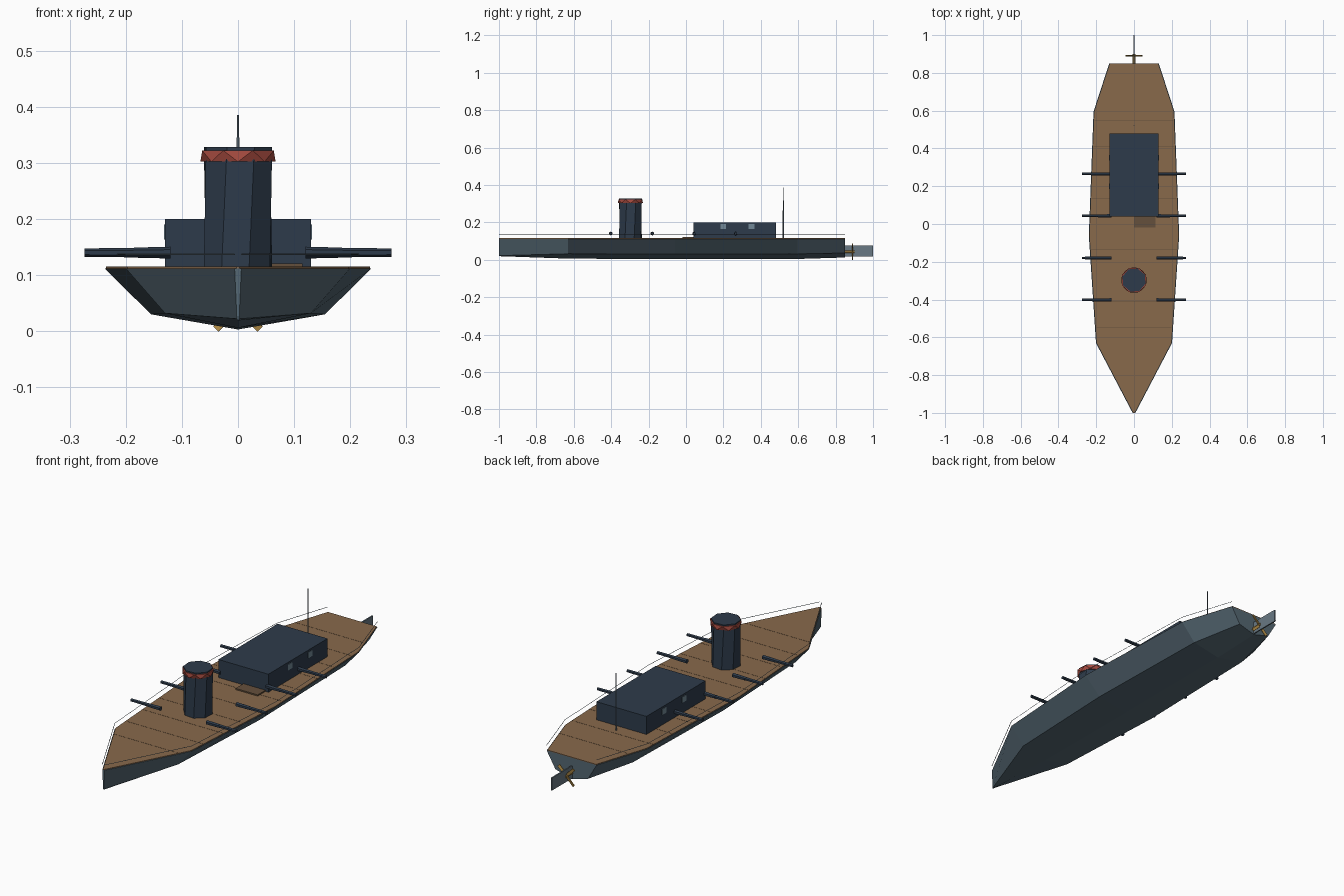
import bpy, bmesh, math
from mathutils import Vector, Matrix

if "Cube" in bpy.data.objects:
    bpy.data.objects.remove(bpy.data.objects["Cube"])


def material(name, rgb):
    m = bpy.data.materials.new(name)
    m.diffuse_color = (*rgb, 1)
    m.use_nodes = True
    m.node_tree.nodes["Principled BSDF"].inputs["Base Color"].default_value = m.diffuse_color
    return m


SLATE = material("slate hull", (0.091, 0.138, 0.172))
WOOD = material("deck wood", (0.25, 0.143, 0.071))
DARK_WOOD = material("dark wood", (0.13, 0.08, 0.045))
NAVY = material("navy iron", (0.027, 0.044, 0.07))
RED = material("red band", (0.38, 0.07, 0.05))
GLASS = material("window glass", (0.17, 0.25, 0.31))
BRASS = material("brass", (0.42, 0.25, 0.06))
STEEL = material("steel", (0.14, 0.19, 0.23))


def finish(name, bm, mat):
    bmesh.ops.recalc_face_normals(bm, faces=bm.faces)
    me = bpy.data.meshes.new(name)
    bm.to_mesh(me)
    bm.free()
    me.materials.append(mat)
    ob = bpy.data.objects.new(name, me)
    bpy.context.collection.objects.link(ob)
    return ob


def box(name, lo, hi, mat):
    bm = bmesh.new()
    lo, hi = Vector(lo), Vector(hi)
    size = hi - lo
    bmesh.ops.create_cube(bm, size=1, matrix=Matrix.Translation((lo + hi) / 2) @ Matrix.Diagonal((*size, 1)))
    return finish(name, bm, mat)


def loft(name, rings, mat, triangles=False):
    """Skin closed rings of equal length and cap both ends."""
    bm = bmesh.new()
    vs = [[bm.verts.new(p) for p in r] for r in rings]
    n = len(vs[0])
    for a, b in zip(vs, vs[1:]):
        for i in range(n):
            j = (i + 1) % n
            if triangles:
                bm.faces.new((a[i], a[j], b[i]))
                bm.faces.new((a[j], b[j], b[i]))
            else:
                bm.faces.new((a[i], a[j], b[j], b[i]))
    bm.faces.new(vs[0])
    bm.faces.new(vs[-1])
    return finish(name, bm, mat)


def ring(r, z, turn, centre=(0, -0.297), n=8):
    return [(centre[0] + r * math.cos(math.tau * i / n + turn),
             centre[1] + r * math.sin(math.tau * i / n + turn), z) for i in range(n)]


def rod(name, a, b, r1, r2, mat, sides=6):
    a, b = Vector(a), Vector(b)
    d = b - a
    bm = bmesh.new()
    bmesh.ops.create_cone(bm, cap_ends=True, segments=sides, radius1=r1, radius2=r2, depth=d.length,
                          matrix=Matrix.Translation((a + b) / 2) @ d.to_track_quat('Z', 'Y').to_matrix().to_4x4())
    return finish(name, bm, mat)


# Hull: stations of y, deck half width, chine half width, chine height, keel height
STATIONS = [(-1.0, 0.006, 0.002, 0.022, 0.019), (-0.63, 0.2, 0.13, 0.032, 0.006),
            (-0.06, 0.238, 0.155, 0.03, 0.003), (0.595, 0.213, 0.14, 0.031, 0.004),
            (0.85, 0.13, 0.085, 0.036, 0.012)]
DECK = 0.112
loft("hull", [[(-w, y, DECK), (-c, y, cz), (0, y, kz), (c, y, cz), (w, y, DECK)]
              for y, w, c, cz, kz in STATIONS], SLATE)

# Deck planking with cross seams
inset = [(y, max(w - 0.003, 0.002)) for y, w, *_ in STATIONS]
loft("deck", [[(-w, y, DECK - 0.001), (w, y, DECK - 0.001), (w, y, DECK + 0.003), (-w, y, DECK + 0.003)]
              for y, w in inset], WOOD)


def half_width(y):
    for (y0, w0), (y1, w1) in zip(inset, inset[1:]):
        if y0 <= y <= y1:
            return w0 + (w1 - w0) * (y - y0) / (y1 - y0)
    return 0


for i in range(-5, 6):
    y = i * 0.1365
    w = half_width(y) - 0.003
    box("deck_seam", (-w, y - 0.0008, DECK + 0.002), (w, y + 0.0008, DECK + 0.0036), DARK_WOOD)

# Thin rails following the deck edge
for s in (-1, 1):
    pts = [(s * w, y, 0.137) for y, w, *_ in STATIONS]
    for a, b in zip(pts, pts[1:]):
        rod("side_rail", a, b, 0.0012, 0.0012, STEEL, 4)

# Cabin with flush windows, hatch in front of it
box("cabin", (-0.13, 0.04, DECK), (0.13, 0.48, 0.2), NAVY)
for s in (-1, 1):
    for y in (0.2, 0.35):
        x = sorted((s * 0.128, s * 0.132))
        box("cabin_window", (x[0], y - 0.015, 0.163), (x[1], y + 0.015, 0.19), GLASS)
box("hatch", (0.0, -0.018, DECK), (0.115, 0.04, 0.121), DARK_WOOD)

# Funnel, slightly twisted, with a faceted red band
T = math.pi / 8
loft("funnel", [ring(0.064, DECK, T - 0.08), ring(0.064, 0.328, T + 0.08)], NAVY)
loft("funnel_band", [ring(0.067, 0.302, 0), ring(0.069, 0.322, T)], RED, triangles=True)

# Broadside guns: thick breech and slimmer barrel
for s in (-1, 1):
    for y in (-0.402, -0.18, 0.043, 0.265):
        rod("gun_breech", (s * 0.12, y, 0.14), (s * 0.185, y, 0.14), 0.0105, 0.009, NAVY)
        rod("gun_barrel", (s * 0.18, y, 0.14), (s * 0.274, y, 0.14), 0.0085, 0.0075, NAVY)

# Mast
rod("mast", (0, 0.52, DECK), (0, 0.52, 0.385), 0.003, 0.0025, STEEL)

# Rudder, propeller shaft and four diagonal blades
box("rudder", (-0.003, 0.845, 0.016), (0.003, 1.0, 0.075), STEEL)
rod("propeller_hub", (0, 0.84, 0.043), (0, 0.9, 0.043), 0.008, 0.008, BRASS)
for k in range(4):
    bm = bmesh.new()
    spin = Matrix.Rotation(math.pi / 4 + k * math.pi / 2, 4, 'Y')
    bmesh.ops.create_cube(bm, size=1, matrix=Matrix.Translation((0, 0.89, 0.043)) @ spin
                          @ Matrix.Translation((0.028, 0, 0)) @ Matrix.Rotation(0.25, 4, 'X')
                          @ Matrix.Diagonal((0.056, 0.004, 0.013, 1)))
    finish("propeller_blade", bm, BRASS)
